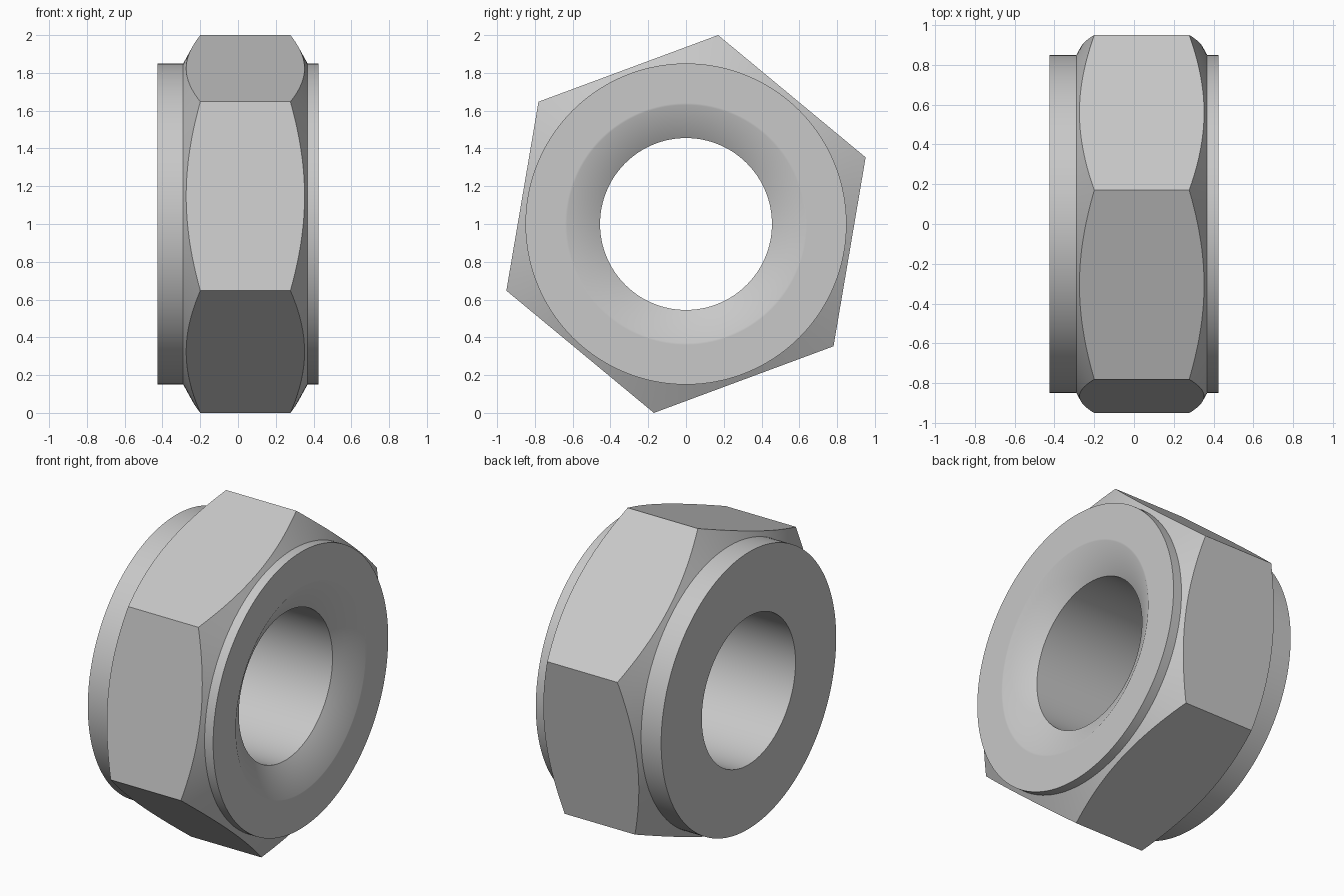
import bpy, bmesh
from math import sin, cos, pi, atan, sqrt, radians

cube = bpy.data.objects.get("Cube")
if cube:
    bpy.data.objects.remove(cube, do_unlink=True)

SEGMENTS = 144                 # multiple of six, so hexagon corners land on segments
TURN = atan(0.17)              # rotation of the hexagon about the x axis
CORNER = 1 / cos(TURN)         # hexagon corner radius
FLAT = CORNER * sqrt(3) / 2    # hexagon flat radius
COLLAR, BORE, SINK = 0.85, 0.455, 0.63
SLOPE = 0.55                   # chamfer run per unit of radius

steel = bpy.data.materials.new("steel_grey")
steel.use_nodes = True
grey = (0.58, 0.58, 0.58, 1)
steel.diffuse_color = grey
steel.node_tree.nodes["Principled BSDF"].inputs["Base Color"].default_value = grey


def section(angle):
    """Closed (x, radius) outline of the nut at an angle from a hexagon corner."""
    hexagon = FLAT / cos(angle % (pi / 3) - pi / 6)
    run = SLOPE * (hexagon - COLLAR)
    return [
        (-0.426, BORE), (-0.426, COLLAR), (-0.29, COLLAR),          # thick collar
        (-0.29 + run, hexagon), (0.368 - run, hexagon),             # chamfered hexagon
        (0.368, COLLAR), (0.426, COLLAR),                           # thin collar
        (0.426, SINK + 0.01), (0.426, SINK), (0.324, BORE),         # countersink
    ]


# Nut body: the outline swept around the x axis, radius limited by the hexagon
bm = bmesh.new()
rings = []
for i in range(SEGMENTS):
    a = 2 * pi * i / SEGMENTS
    rings.append([bm.verts.new((x, r * sin(a + TURN), 1 + r * cos(a + TURN)))
                  for x, r in section(a)])
for i, ring in enumerate(rings):
    after = rings[(i + 1) % SEGMENTS]
    for j in range(len(ring)):
        k = (j + 1) % len(ring)
        bm.faces.new((ring[j], ring[k], after[k], after[j]))
bmesh.ops.recalc_face_normals(bm, faces=bm.faces)

mesh = bpy.data.meshes.new("hex_nut")
bm.to_mesh(mesh)
bm.free()
mesh.materials.append(steel)
nut = bpy.data.objects.new("hex_nut", mesh)
bpy.context.collection.objects.link(nut)

# Smooth round surfaces, crisp hexagon and collar edges
bpy.ops.object.select_all(action='DESELECT')
nut.select_set(True)
bpy.context.view_layer.objects.active = nut
bpy.ops.object.shade_smooth_by_angle(angle=radians(35))
